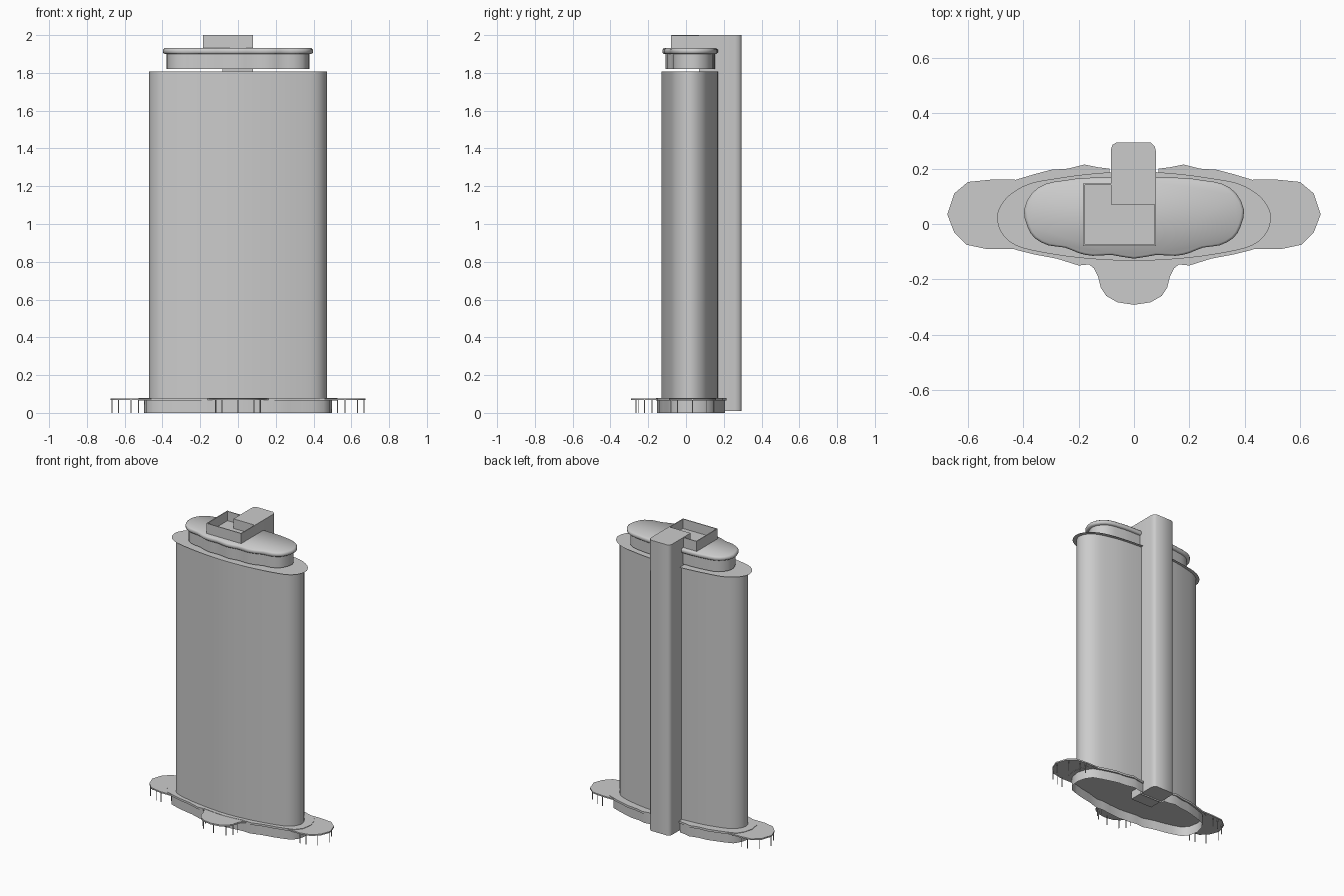
import bpy, bmesh
from mathutils import Vector

if "Cube" in bpy.data.objects:
    bpy.data.objects.remove(bpy.data.objects["Cube"])


def mirrored(half):
    """Right half outline (back centre to front centre) -> closed symmetric outline."""
    return half + [(-x, y) for x, y in reversed(half) if x > 1e-6]


def smooth(pts, n=4):
    """Closed Catmull-Rom curve through the outline points."""
    out, m = [], len(pts)
    for i in range(m):
        a, b, c, d = (Vector(pts[(i + k) % m]) for k in (-1, 0, 1, 2))
        for s in range(n):
            t = s / n
            out.append(tuple(0.5 * (2*b + (c - a)*t + (2*a - 5*b + 4*c - d)*t*t
                                    + (3*b - a - 3*c + d)*t**3)))
    return out


def scaled(pts, fx, fy, cy=0.025):
    return [(x * fx, cy + (y - cy) * fy) for x, y in pts]


def finish(name, bm, angle=40):
    bmesh.ops.recalc_face_normals(bm, faces=bm.faces)
    me = bpy.data.meshes.new(name)
    bm.to_mesh(me)
    bm.free()
    ob = bpy.data.objects.new(name, me)
    bpy.context.collection.objects.link(ob)
    bpy.ops.object.select_all(action='DESELECT')
    bpy.context.view_layer.objects.active = ob
    ob.select_set(True)
    bpy.ops.object.shade_smooth_by_angle(angle=angle * 3.14159 / 180)
    return ob


def loft(name, rings, bottom=True, top=True, angle=40):
    """Skin a list of (outline, z) rings, with optional end caps."""
    bm = bmesh.new()
    loops = [[bm.verts.new((x, y, z)) for x, y in pts] for pts, z in rings]
    n = len(loops[0])
    for lo, hi in zip(loops, loops[1:]):
        for i in range(n):
            j = (i + 1) % n
            bm.faces.new((lo[i], lo[j], hi[j], hi[i]))
    if bottom:
        bm.faces.new(loops[0])
    if top and len(loops) > 1:
        bm.faces.new(loops[-1])
    return finish(name, bm, angle)


def box(name, x0, x1, y0, y1, z0, z1):
    return loft(name, [([(x0, y0), (x1, y0), (x1, y1), (x0, y1)], z) for z in (z0, z1)])


# main tower with rounded ends
tower = smooth(mirrored([(0, .17), (.2, .16), (.33, .135), (.41, .108), (.453, .07), (.47, .025),
                         (.457, -.02), (.42, -.058), (.35, -.083), (.2, -.113), (0, -.13)]))
loft("tower_body", [(tower, .07), (tower, 1.808)])

# paper-thin overhanging roof
roof = smooth(mirrored([(0, .19), (.15, .182), (.28, .165), (.38, .145), (.45, .105), (.485, .06),
                        (.495, .02), (.48, -.03), (.44, -.07), (.37, -.095), (.2, -.122), (0, -.133)]))
loft("tower_roof", [(roof, 1.81)])

# penthouse and its wavy rounded roof
cap = smooth(mirrored([(0, .168), (.17, .167), (.25, .158), (.32, .145), (.37, .11), (.398, .05),
                       (.385, -.01), (.36, -.05), (.31, -.077), (.25, -.085), (.2, -.105),
                       (.15, -.115), (.08, -.112), (0, -.125)]), 2)
wall = scaled(cap, .95, .89)
loft("penthouse_wall", [(wall, 1.82), (wall, 1.905)])
loft("penthouse_roof", [(scaled(cap, .975, .95), 1.9), (cap, 1.907), (cap, 1.923),
                        (scaled(cap, .975, .95), 1.931)], angle=60)

# podium: open-bottomed wall, slab on top, notched round the core
podium = mirrored([(.088, .175), (.088, .2), (.13, .205), (.18, .215), (.24, .2), (.3, .196),
                   (.36, .18), (.42, .162), (.48, .14), (.51, .095), (.526, .035), (.515, -.03),
                   (.48, -.075), (.42, -.095), (.36, -.11), (.28, -.125), (.2, -.15), (.15, -.145),
                   (.08, -.153), (0, -.16)])
skirt = [(x * (.945 if abs(x) > .1 else 1), .025 + (y - .025) * .96) for x, y in podium]
loft("podium_wall", [(skirt, 0), (skirt, .066)], bottom=False, top=False)
loft("podium_slab", [(podium, .065), (podium, .079)])

# end canopies
wing = [(.43, .16), (.52, .16), (.6, .152), (.65, .11), (.675, .035), (.65, -.03), (.605, -.075),
        (.53, -.091), (.43, -.09)]
for side, s in (("left", -1), ("right", 1)):
    outline = [(x * s, y) for x, y in wing]
    loft(side + "_canopy", [(outline, .067), (outline, .076)])

# front entrance canopy
front = mirrored([(0, -.12), (.17, -.14), (.145, -.16), (.13, -.19), (.12, -.23), (.1, -.26),
                  (.06, -.283), (0, -.292)])
loft("front_canopy", [(front, .067), (front, .077)])

# slim canopy posts
posts = [(0, -.265), (.085, -.25), (-.085, -.25), (.117, -.22), (-.117, -.22), (.12, -.18), (-.12, -.18)]
for s in (-1, 1):
    posts += [(s * x, y) for x, y in ((.667, .035), (.632, .11), (.632, -.045), (.567, .145),
                                      (.567, -.075), (.527, .15), (.527, -.08))]
for i, (x, y) in enumerate(posts):
    r = .002
    box("canopy_post_%02d" % i, x - r, x + r, y - r, y + r, 0, .07)

# rear lift core with rounded back corners
core = [(-.083, .07), (.08, .07), (.08, .26), (.075, .28), (.06, .295), (-.063, .295),
        (-.078, .286), (-.083, .27)]
loft("lift_core", [(core, .01), (core, 2)], angle=50)

# rooftop parapet box, open on top
x0, x1, y0, y1, t = -.184, .08, -.08, .147, .006
box("parapet_floor", x0, x1, y0, y1, 1.925, 1.935)
box("parapet_front", x0, x1, y0, y0 + t, 1.93, 2)
box("parapet_back", x0, x1, y1 - t, y1, 1.93, 1.999)
box("parapet_left", x0, x0 + t, y0, y1, 1.93, 2)
box("parapet_right", x1 - t, x1, y0, y1, 1.93, 1.999)
